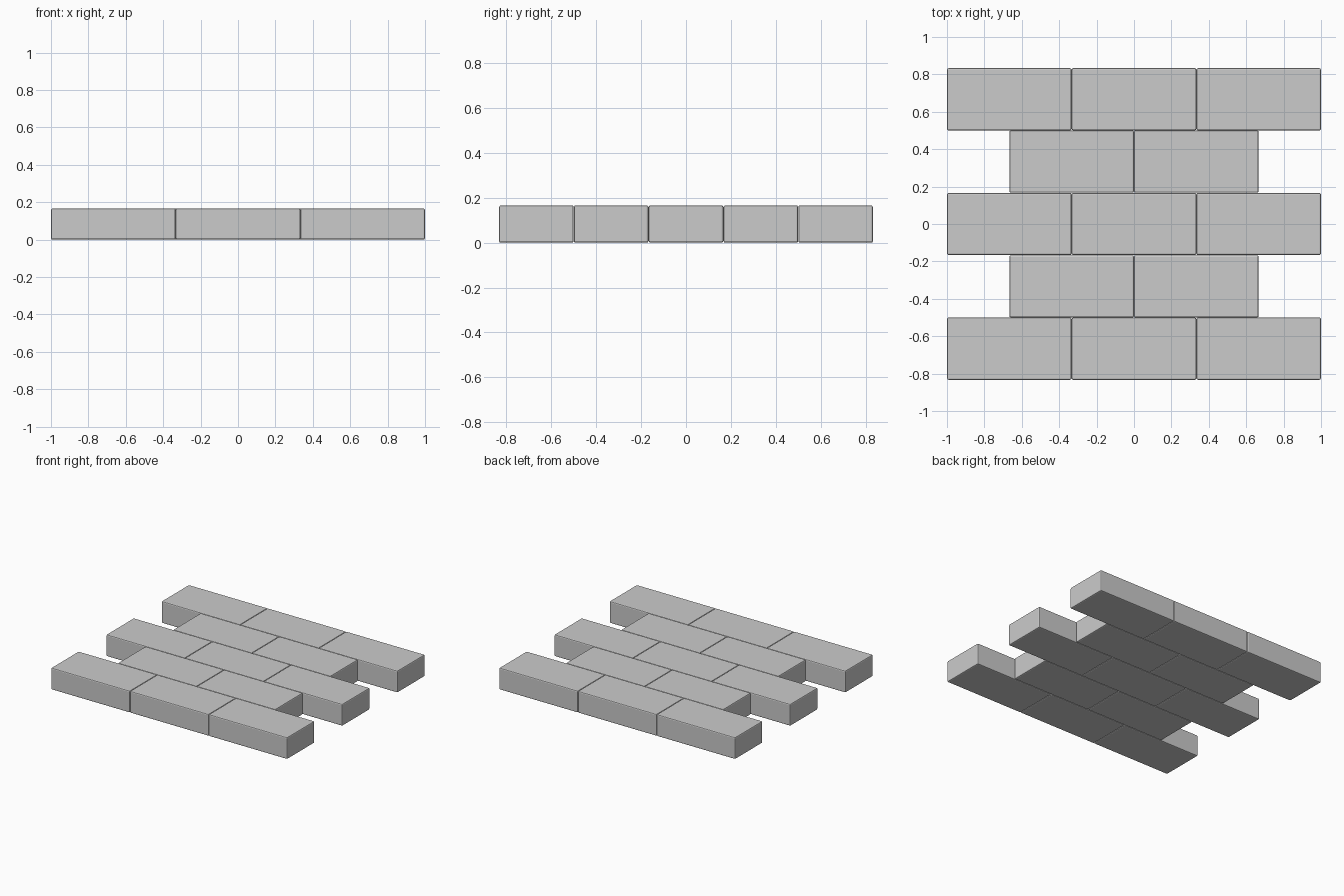
import bpy

if "Cube" in bpy.data.objects:
    bpy.data.objects.remove(bpy.data.objects["Cube"])

L, W, H = 2 / 3, 1 / 3, 1 / 6   # brick length, width, height
GAP = 0.001                     # hairline joint between bricks


def brick(name, x, y):
    bpy.ops.mesh.primitive_cube_add(size=1, location=(x, y, H / 2))
    ob = bpy.context.object
    ob.name = name
    ob.scale = (L - GAP, W - GAP, H)
    bpy.ops.object.transform_apply(location=False, rotation=False, scale=True)
    # Small eased edges
    bev = ob.modifiers.new("eased_edges", 'BEVEL')
    bev.width = 0.008
    bev.segments = 2
    bev.limit_method = 'ANGLE'


# Running bond: courses of three and two bricks alternate
for row in range(5):
    count = 3 if row % 2 == 0 else 2
    for i in range(count):
        brick(f"brick_row{row + 1}_{i + 1}", (i - (count - 1) / 2) * L, (row - 2) * W)
